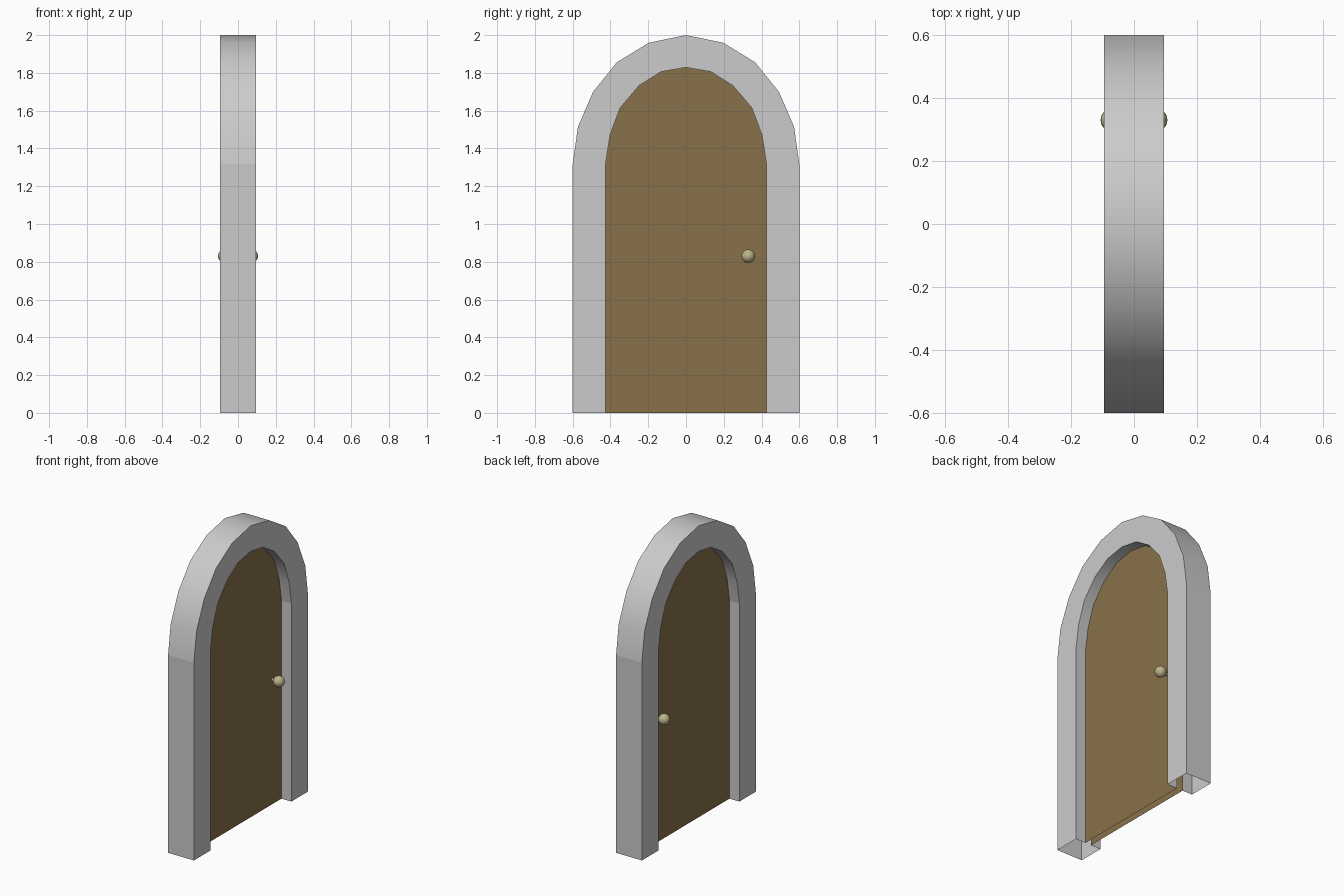
import bpy, bmesh, math
from mathutils import Matrix

if "Cube" in bpy.data.objects:
    bpy.data.objects.remove(bpy.data.objects["Cube"])

T, D = 0.095, 0.022          # half depth of frame, half thickness of door
OUTER = [(0.6, 0), (0.6, 1.317), (0.572, 1.515), (0.492, 1.70), (0.365, 1.857), (0.196, 1.96)]
INNER = [(0.426, 0), (0.426, 1.317), (0.402, 1.471), (0.349, 1.614), (0.249, 1.732), (0.132, 1.806)]


def arch(half, top):
    """Full arch from left foot over the crown to right foot."""
    return [(-y, z) for y, z in half] + [(0, top)] + half[::-1]


def material(name, rgb):
    m = bpy.data.materials.new(name)
    m.diffuse_color = (*rgb, 1)
    m.use_nodes = True
    m.node_tree.nodes["Principled BSDF"].inputs["Base Color"].default_value = m.diffuse_color
    return m


def finish(name, bm, mat=None, smooth=True):
    me = bpy.data.meshes.new(name)
    bm.to_mesh(me)
    bm.free()
    ob = bpy.data.objects.new(name, me)
    bpy.context.collection.objects.link(ob)
    if mat:
        me.materials.append(mat)
    if smooth:
        bpy.ops.object.select_all(action='DESELECT')
        ob.select_set(True)
        bpy.context.view_layer.objects.active = ob
        bpy.ops.object.shade_smooth_by_angle(angle=math.radians(30))
    return ob


outer, inner = arch(OUTER, 2.0), arch(INNER, 1.829)
wood = material("wood", (0.25, 0.165, 0.07))
brass = material("brass", (0.50, 0.46, 0.25))

# Door frame: hollow shell with open feet, reveals stop at the door faces
bm = bmesh.new()
rails = [[bm.verts.new((x, y, z)) for y, z in path] for path, x in
         [(inner, -D), (inner, -T), (outer, -T), (outer, T), (inner, T), (inner, D)]]
for a, b in zip(rails, rails[1:]):
    for i in range(len(a) - 1):
        bm.faces.new((a[i], b[i], b[i + 1], a[i + 1]))
    # crease where the straight jambs meet the arch
    for i in (1, len(a) - 2):
        bm.edges.get((a[i], b[i])).smooth = False
finish("door_frame", bm)

# Door panel: one sheet on each side
bm = bmesh.new()
for x, path in ((D, inner[::-1]), (-D, inner)):
    bm.faces.new([bm.verts.new((x, y, z)) for y, z in path])
finish("door_panel", bm, wood, smooth=False)

# Door knobs: ball on a short stem, on both sides
for side, name in ((1, "knob_right"), (-1, "knob_left")):
    bm = bmesh.new()
    bmesh.ops.create_uvsphere(bm, u_segments=24, v_segments=12, radius=0.036,
                              matrix=Matrix.Translation((side * 0.07, 0.33, 0.83)))
    bmesh.ops.create_cone(bm, segments=12, radius1=0.012, radius2=0.012, depth=0.03,
                          matrix=Matrix.Translation((side * 0.035, 0.33, 0.83))
                          @ Matrix.Rotation(math.pi / 2, 4, 'Y'))
    finish(name, bm, brass)
